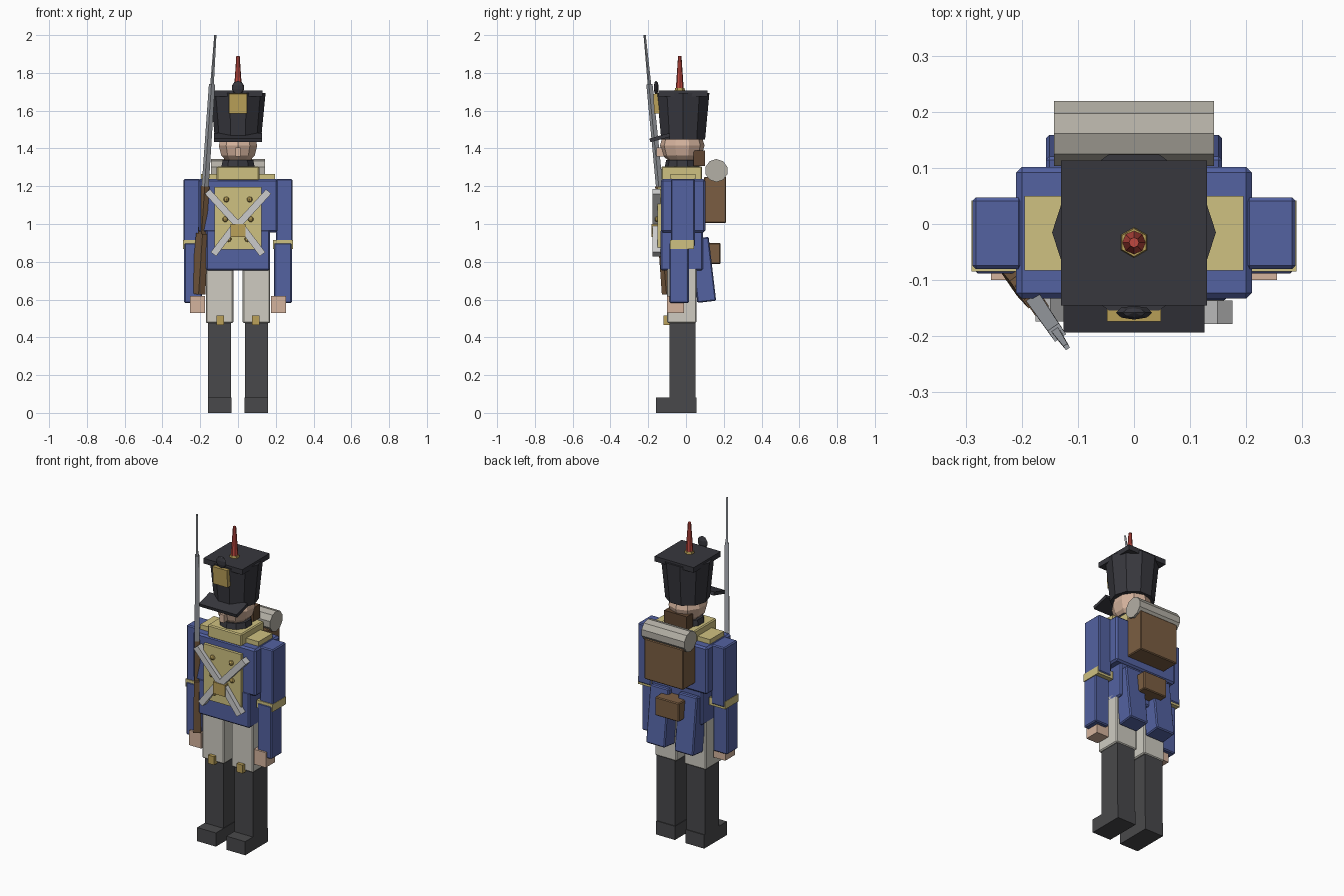
import bpy, bmesh, math
from mathutils import Vector, Matrix

if "Cube" in bpy.data.objects:
    bpy.data.objects.remove(bpy.data.objects["Cube"])


def mat(name, r, g, b):
    m = bpy.data.materials.new(name)
    m.diffuse_color = [(c / 255) ** 2.2 for c in (r, g, b)] + [1]
    m.use_nodes = True
    m.node_tree.nodes["Principled BSDF"].inputs["Base Color"].default_value = m.diffuse_color
    return m


BLUE = mat("blue_cloth", 84, 98, 160)
YELLOW = mat("yellow_cloth", 206, 192, 128)
BRASS = mat("brass", 186, 160, 90)
WHITE = mat("white_cloth", 205, 202, 192)
STRAP = mat("white_strap", 222, 222, 220)
BLACK = mat("black_felt", 58, 58, 64)
BOOT = mat("boot_leather", 74, 74, 76)
SKIN = mat("skin", 212, 178, 156)
BROWN = mat("brown_leather", 122, 94, 68)
HAIR = mat("brown_hair", 96, 72, 54)
RED = mat("red_plume", 190, 74, 66)
STEEL = mat("steel", 160, 164, 170)
ROLL = mat("blanket", 178, 174, 164)


def finish(name, bm, m, loc, rot=None, bevel=0):
    me = bpy.data.meshes.new(name)
    bmesh.ops.recalc_face_normals(bm, faces=bm.faces)
    bm.to_mesh(me)
    bm.free()
    me.materials.append(m)
    ob = bpy.data.objects.new(name, me)
    ob.location = loc
    if rot:
        ob.rotation_euler = rot
    bpy.context.collection.objects.link(ob)
    if bevel:
        mod = ob.modifiers.new("edge", "BEVEL")
        mod.width, mod.segments = bevel, 1
    return ob


def box(name, x, y, z, m, rot=None, bevel=0, top=1):
    """Box from (min, max) ranges; top scales the upper face."""
    bm = bmesh.new()
    bmesh.ops.create_cube(bm, size=1)
    for v in bm.verts:
        s = top if v.co.z > 0 else 1
        v.co = Vector((v.co.x * abs(x[1] - x[0]) * s, v.co.y * (y[1] - y[0]) * s,
                       v.co.z * (z[1] - z[0])))
    return finish(name, bm, m, [(a + b) / 2 for a, b in (x, y, z)], rot, bevel)


def pair(name, x, y, z, m, **kw):
    for side, s in (("left", 1), ("right", -1)):
        box(f"{side}_{name}", (x[0] * s, x[1] * s), y, z, m, **kw)


def rod(name, p, q, w, d, m, top=1):
    """Rectangular bar from p to q, w wide and d deep."""
    p, q = Vector(p), Vector(q)
    ln = (q - p).length
    ob = box(name, (-w / 2, w / 2), (-d / 2, d / 2), (-ln / 2, ln / 2), m, top=top)
    ob.location = (p + q) / 2
    ob.rotation_euler = (q - p).to_track_quat('Z', 'Y').to_euler()
    return ob


def cone(name, loc, r1, r2, h, n, m, rot=None, spin=0):
    bm = bmesh.new()
    bmesh.ops.create_cone(bm, cap_ends=True, segments=n, radius1=r1, radius2=r2, depth=h,
                          matrix=Matrix.Rotation(spin, 4, 'Z'))
    return finish(name, bm, m, loc, rot)


def ball(name, loc, size, m, u=10, v=6):
    bm = bmesh.new()
    bmesh.ops.create_uvsphere(bm, u_segments=u, v_segments=v, radius=1,
                              matrix=Matrix.Diagonal((*size, 1)))
    return finish(name, bm, m, loc)


# Legs
pair("boot_shaft", (0.037, 0.16), (-0.087, 0.05), (0.07, 0.485), BOOT)
pair("boot_foot", (0.035, 0.16), (-0.16, 0.055), (0, 0.082), BOOT)
pair("trouser_leg", (0.025, 0.17), (-0.1, 0.055), (0.475, 0.79), WHITE, bevel=0.006)
pair("boot_tassel", (0.075, 0.115), (-0.12, -0.085), (0.465, 0.515), BRASS)

# Coat
box("coat_waist", (-0.17, 0.17), (-0.135, 0.09), (0.755, 0.97), BLUE, bevel=0.008)
box("coat_chest", (-0.21, 0.21), (-0.133, 0.102), (0.955, 1.238), BLUE, bevel=0.01)
pair("coat_tail", (0.032, 0.157), (0.04, 0.14), (0.587, 0.927), BLUE,
     rot=(0.117, 0, 0), bevel=0.006)
box("chest_panel", (-0.125, 0.125), (-0.15, -0.12), (0.865, 1.195), YELLOW)
box("collar", (-0.113, 0.113), (-0.13, 0.085), (1.23, 1.305), YELLOW, bevel=0.006)
pair("shoulder_strap", (0.1, 0.195), (-0.083, 0.05), (1.23, 1.266), YELLOW)

# Arms
pair("upper_arm", (0.2, 0.288), (-0.08, 0.047), (0.88, 1.238), BLUE, bevel=0.006)
pair("forearm", (0.19, 0.285), (-0.088, 0.015), (0.582, 0.9), BLUE, bevel=0.006)
pair("cuff", (0.184, 0.29), (-0.085, 0.042), (0.868, 0.914), YELLOW)
pair("hand", (0.175, 0.255), (-0.1, -0.01), (0.53, 0.62), SKIN)

# Cross belts, buckle and buttons
for side, s in (("left", 1), ("right", -1)):
    y = -0.155 - 0.002 * s
    rod(f"{side}_upper_belt", (s * 0.162, y, 1.172), (0, y, 0.995), 0.042, 0.036, STRAP)
    rod(f"{side}_lower_belt", (0, y, 1.012), (s * 0.13, y, 0.84), 0.042, 0.036, STRAP)
    for i, z in enumerate((1.13, 1.025, 0.92)):
        ball(f"{side}_button_{i}", (s * (0.062, 0.068, 0.05)[i], -0.153, z),
             (0.015, 0.013, 0.015), BRASS, 8, 5)
box("belt_buckle", (-0.04, 0.04), (-0.182, -0.14), (0.93, 1.0), BRASS)

# Head
cone("neck_cloth", (0, -0.02, 1.315), 0.095, 0.085, 0.045, 10, BLACK)
ball("head", (0, -0.02, 1.415), (0.107, 0.118, 0.107), SKIN)
box("nose", (-0.014, 0.014), (-0.155, -0.11), (1.358, 1.405), SKIN)
box("back_hair", (-0.075, 0.075), (0.04, 0.1), (1.308, 1.39), HAIR)

# Tall hat
cone("hat_body", (0, -0.015, 1.57), 0.122, 0.146, 0.245, 10, BLACK, spin=math.pi / 2)
box("hat_plate", (-0.13, 0.13), (-0.145, 0.113), (1.675, 1.706), BLACK)
box("hat_visor", (-0.126, 0.126), (-0.193, -0.085), (1.447, 1.467), BLACK, rot=(0.27, 0, 0))
box("hat_badge", (-0.048, 0.048), (-0.171, -0.143), (1.585, 1.69), BRASS, rot=(0.05, 0, 0))
ball("hat_rosette", (0, -0.158, 1.722), (0.034, 0.013, 0.036), BLACK, 8, 5)
cone("plume_socket", (0, -0.033, 1.71), 0.028, 0.025, 0.02, 6, BRASS)
cone("plume", (0, -0.033, 1.802), 0.021, 0.009, 0.175, 8, RED)

# Pack, blanket roll and pouch
box("backpack", (-0.13, 0.13), (0.095, 0.213), (1.005, 1.25), BROWN, bevel=0.005)
cone("blanket_roll", (0, 0.161, 1.283), 0.061, 0.061, 0.285, 10, ROLL,
     rot=(0, math.pi / 2, 0), spin=math.pi / 2)
box("cartridge_pouch", (-0.08, 0.08), (0.085, 0.183), (0.788, 0.9), BROWN, bevel=0.005)


# Musket along one slanted line
def line(z):
    return (-0.12 - (2 - z) * 0.067, -0.219 + (2 - z) * 0.098, z)


rod("musket_butt", line(0.95), line(0.63), 0.035, 0.06, BROWN, top=1.25)
rod("musket_forestock", line(0.92), line(1.2), 0.03, 0.035, BROWN)
rod("musket_barrel", line(1.0), line(1.74), 0.028, 0.028, STEEL, top=0.85)
rod("bayonet", line(1.72), line(2.0), 0.014, 0.014, STEEL, top=0.6)
